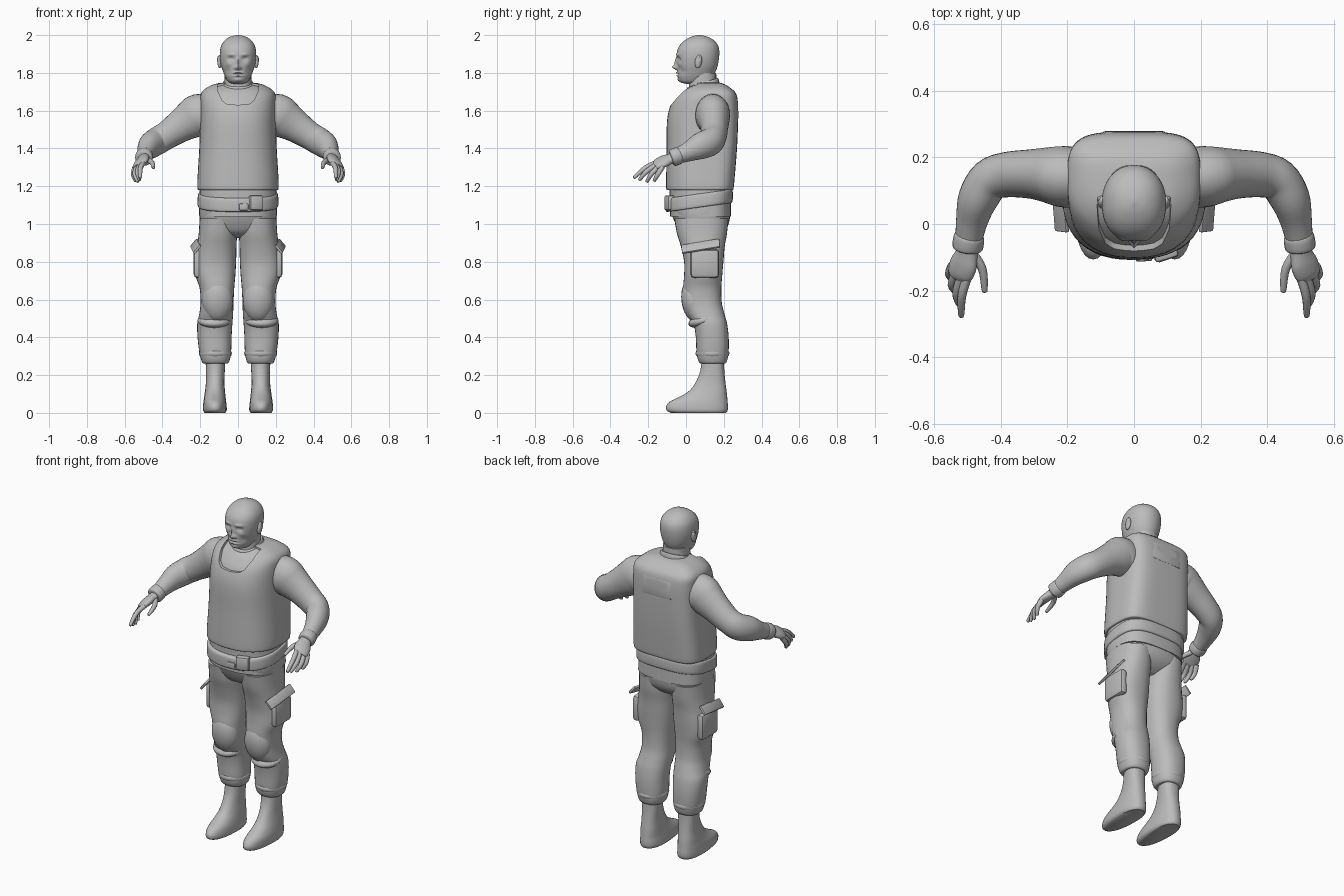
import bpy, bmesh, math
from mathutils import Vector, Matrix

grey = bpy.data.materials.new("clay_grey")
grey.diffuse_color = (0.5, 0.5, 0.5, 1)


def make(name, bm, mirror=False, angle=50):
    bmesh.ops.recalc_face_normals(bm, faces=bm.faces)
    me = bpy.data.meshes.new(name)
    bm.to_mesh(me)
    bm.free()
    me.materials.append(grey)
    ob = bpy.data.objects.new(name, me)
    bpy.context.collection.objects.link(ob)
    bpy.context.view_layer.objects.active = ob
    ob.select_set(True)
    bpy.ops.object.shade_smooth_by_angle(angle=math.radians(angle))
    ob.select_set(False)
    if mirror:
        ob.modifiers.new("mirror", "MIRROR").use_mirror_merge = False
    return ob


def smooth_rows(rows, k):
    """Catmull-Rom interpolation between rows of numbers."""
    out = []
    for i in range(len(rows) - 1):
        a, b, c, d = rows[max(i - 1, 0)], rows[i], rows[i + 1], rows[min(i + 2, len(rows) - 1)]
        for j in range(k):
            t = j / k
            out.append([0.5 * (2 * q + (r - p) * t + (2 * p - 5 * q + 4 * r - s) * t * t
                        + (3 * q - p - 3 * r + s) * t ** 3) for p, q, r, s in zip(a, b, c, d)])
    return out + [list(rows[-1])]


def skin(bm, rings):
    """Join rings of points into a closed skin."""
    vs = [[bm.verts.new(p) for p in r] for r in rings]
    n = len(vs[0])
    for a, b in zip(vs, vs[1:]):
        for i in range(n):
            bm.faces.new((a[i], a[(i + 1) % n], b[(i + 1) % n], b[i]))
    bm.faces.new(vs[0][::-1])
    bm.faces.new(vs[-1])


def power(c, n):
    return math.copysign(abs(c) ** (2 / n), c)


def stack(name, rows, nf=2.3, nb=2.3, split=0.5, segs=32, k=4, mirror=False, tilt=0, warp=None):
    """Upright loft; rows are (z, x0, x1, y0, y1), nf and nb square off front and back."""
    rings = []
    for z, x0, x1, y0, y1 in smooth_rows(rows, k):
        cy, ring = y0 + (y1 - y0) * split, []
        for i in range(segs):
            c, s = math.cos(2 * math.pi * i / segs), math.sin(2 * math.pi * i / segs)
            n = nb if s > 0 else nf
            y = cy + power(s, n) * ((y1 - cy) if s > 0 else (cy - y0))
            p = Vector(((x0 + x1) / 2 + power(c, n) * (x1 - x0) / 2, y, z + tilt * y))
            ring.append(warp(p) if warp else p)
        rings.append(ring)
    bm = bmesh.new()
    skin(bm, rings)
    return make(name, bm, mirror)


def limb(name, rows, side=(0, 0, 1), segs=20, k=4):
    """Mirrored loft along a path; rows are (x, y, z, radius along side, radius across)."""
    rows = smooth_rows(rows, k)
    pts = [Vector(r[:3]) for r in rows]
    rings = []
    for i, r in enumerate(rows):
        t = (pts[min(i + 1, len(pts) - 1)] - pts[max(i - 1, 0)]).normalized()
        v = Vector(side)
        v = (v - t * v.dot(t)).normalized()
        w = t.cross(v)
        rings.append([pts[i] + v * r[3] * math.cos(a) + w * r[4] * math.sin(a)
                      for a in (2 * math.pi * j / segs for j in range(segs))])
    bm = bmesh.new()
    skin(bm, rings)
    return make(name, bm, True)


def block(name, loc, size, rot=(0, 0, 0), bevel=0.01, mirror=False):
    bm = bmesh.new()
    bmesh.ops.create_cube(bm, size=1)
    bmesh.ops.scale(bm, vec=size, verts=bm.verts)
    bmesh.ops.bevel(bm, geom=bm.edges[:], offset=bevel, segments=2, affect="EDGES", profile=0.5)
    for ax, a in zip("XYZ", rot):
        bmesh.ops.rotate(bm, matrix=Matrix.Rotation(math.radians(a), 3, ax), verts=bm.verts)
    bmesh.ops.translate(bm, vec=loc, verts=bm.verts)
    return make(name, bm, mirror, 35)


def ball(name, loc, size, rot=0, mirror=False):
    bm = bmesh.new()
    bmesh.ops.create_uvsphere(bm, u_segments=20, v_segments=12, radius=1)
    bmesh.ops.scale(bm, vec=size, verts=bm.verts)
    bmesh.ops.rotate(bm, matrix=Matrix.Rotation(math.radians(rot), 3, "X"), verts=bm.verts)
    bmesh.ops.translate(bm, vec=loc, verts=bm.verts)
    return make(name, bm, mirror)


def sym(rows):
    return [(z, -x, x, y0, y1) for z, x, y0, y1 in rows]


# Head: (x, z, spread x, spread z, push forward) shapes the face
FACE = [(0.036, 1.874, .015, .010, -.014), (0.036, 1.897, .022, .008, .007), (0, 1.858, .008, .02, .012),
        (0, 1.830, .011, .013, .026), (.014, 1.826, .008, .008, .008), (0, 1.801, .024, .005, .008),
        (0, 1.794, .028, .003, -.007), (0, 1.785, .022, .005, .007), (0, 1.762, .022, .010, .007),
        (0.036, 1.873, .009, .006, .006), (.05, 1.845, .014, .012, .004), (.055, 1.81, .016, .02, -.006)]


def face(p):
    if p.y < 0.04:
        p.y -= sum(d * math.exp(-((abs(p.x) - x) / sx) ** 2 - ((p.z - z) / sz) ** 2)
                   for x, z, sx, sz, d in FACE)
    return p


stack("head", sym([(1.742, .025, .0, .06), (1.752, .05, -.03, .10), (1.78, .068, -.043, .14),
                   (1.81, .08, -.045, .158), (1.84, .09, -.046, .168), (1.88, .096, -.049, .175),
                   (1.92, .095, -.046, .176), (1.95, .086, -.030, .167), (1.975, .067, -.003, .145),
                   (1.992, .040, .03, .112), (2.0, .008, .06, .08)]),
      2.3, 2.1, .5, 96, 8, warp=face)
ball("ear", (.097, .066, 1.86), (.012, .019, .036), -10, True)
ball("ear_lobe", (.102, .074, 1.868), (.009, .009, .022), -10, True)

# Neck and shirt collar, higher at the back
stack("neck", sym([(1.64, .085, -.005, .165), (1.70, .073, .012, .162), (1.80, .07, .02, .160)]))
stack("collar", sym([(1.655, .10, -.012, .18), (1.685, .09, .0, .178), (1.712, .083, .004, .174),
                     (1.722, .078, .009, .169)]), tilt=.3)

# Vest with a scooped neckline, over a shirt
VEST = [(1.18, .209, -.10, .246), (1.19, .215, -.105, .252), (1.25, .214, -.105, .258),
        (1.40, .205, -.102, .27), (1.55, .20, -.100, .276), (1.64, .20, -.077, .275),
        (1.69, .196, -.042, .265), (1.72, .168, -.010, .236), (1.742, .12, .03, .20), (1.75, .06, .06, .16)]
stack("shirt", sym([(z - .006, x - .014, a + .014, b - .014) for z, x, a, b in VEST[3:]]), 2.4, 4, .55, 48)
vest = stack("vest", sym(VEST), 2.4, 4, .55, 64)
bm = bmesh.new()
outline = [(-.12, 1.80), (-.105, 1.70), (-.085, 1.655), (-.06, 1.636), (0, 1.63),
           (.06, 1.636), (.085, 1.655), (.105, 1.70), (.12, 1.80)]
skin(bm, [[(x, y, z) for x, z in outline] for y in (-.3, .06)])
cutter = make("neckline_cutter", bm)
cutter.hide_render = True
cut = vest.modifiers.new("neckline", "BOOLEAN")
cut.operation, cut.object, cut.solver = "DIFFERENCE", cutter, "EXACT"
bpy.context.view_layer.objects.active = vest
bpy.ops.object.modifier_apply(modifier="neckline")
bpy.data.objects.remove(cutter)
bpy.ops.object.select_all(action="DESELECT")
vest.select_set(True)
bpy.ops.object.shade_smooth_by_angle(angle=math.radians(50))
vest.select_set(False)
block("back_panel", (0, .266, 1.61), (.19, .02, .11), (3, 0, 0), .008)
block("drag_handle", (-.01, .25, 1.69), (.18, .022, .02), (20, 0, 0), .008)

# Belt and buckle pouch
stack("waist", sym([(1.04, .205, -.085, .238), (1.20, .203, -.088, .238)]), 2.4, 3, .55)
stack("belt", sym([(1.078, .206, -.100, .238), (1.088, .214, -.107, .247), (1.14, .212, -.107, .247),
                   (1.15, .203, -.098, .238)]), 2.4, 3, .55, 48, tilt=.14)
block("belt_pouch", (.095, -.088, 1.112), (.075, .04, .08), (0, 0, 18), .012)
block("buckle", (.03, -.104, 1.09), (.05, .016, .035), (0, 0, 4), .006)

# Trousers
stack("hips", sym([(.925, .06, .04, .15), (.95, .13, -.02, .19), (.99, .19, -.05, .222),
                   (1.05, .206, -.075, .235), (1.12, .204, -.088, .238)]), 2.5, 2.6)
stack("trouser_leg", [(1.03, .012, .203, -.062, .225), (.95, .006, .208, -.048, .217),
                      (.88, .008, .217, -.027, .205), (.80, .010, .228, -.010, .198),
                      (.73, .014, .226, -.010, .192), (.66, .020, .203, -.015, .187),
                      (.58, .024, .198, -.010, .190), (.52, .026, .206, .010, .205),
                      (.47, .030, .216, .040, .218), (.40, .034, .214, .052, .226),
                      (.33, .036, .206, .055, .226), (.285, .042, .196, .062, .220),
                      (.262, .054, .184, .076, .208), (.264, .08, .16, .10, .18)], mirror=True)
ball("knee_pad", (.108, .038, .595), (.082, .062, .115), 8, True)
ball("shin_fold", (.125, .095, .49), (.09, .085, .035), 15, True)
ball("cuff_fold", (.12, .14, .315), (.088, .09, .04), 0, True)
block("cargo_pocket", (.212, .10, .79), (.045, .15, .15), (0, 0, 0), .018, True)
block("pocket_flap", (.224, .078, .882), (.014, .205, .055), (12, -38, -12), .004, True)

# Boots
stack("boot", [(.0, .068, .176, -.080, .212), (.012, .060, .184, -.102, .22), (.035, .060, .185, -.105, .222),
               (.06, .063, .183, -.085, .220), (.085, .066, .179, -.035, .218), (.115, .069, .175, .015, .215),
               (.16, .072, .170, .050, .209), (.22, .070, .170, .075, .203), (.30, .068, .172, .085, .20)],
      2.2, 2.3, .62, mirror=True)

# Sleeves
limb("sleeve", [(.15, .14, 1.575, .105, .088), (.21, .142, 1.575, .113, .092), (.255, .147, 1.55, .102, .084),
                (.31, .15, 1.515, .086, .074), (.38, .148, 1.468, .074, .068), (.432, .132, 1.437, .074, .064),
                (.468, .075, 1.412, .070, .060), (.486, .01, 1.382, .052, .048), (.496, -.05, 1.358, .040, .040)],
     segs=28)
limb("sleeve_cuff", [(.493, -.030, 1.366, .040, .040), (.495, -.040, 1.362, .046, .046),
                     (.499, -.070, 1.350, .045, .046), (.500, -.078, 1.347, .036, .036)])

# Hands
across = (.75, 0, -.5)
limb("palm", [(.498, -.06, 1.355, .030, .024), (.502, -.09, 1.343, .036, .024), (.511, -.12, 1.331, .045, .023),
              (.521, -.15, 1.316, .042, .019), (.524, -.165, 1.308, .032, .012)], across)
FINGERS = {"index_finger": [(.497, -.15, 1.328), (.516, -.215, 1.297), (.518, -.272, 1.248)],
           "middle_finger": [(.515, -.15, 1.318), (.532, -.208, 1.278), (.522, -.245, 1.236)],
           "ring_finger": [(.532, -.14, 1.308), (.546, -.182, 1.266), (.531, -.206, 1.226)],
           "little_finger": [(.545, -.125, 1.302), (.554, -.150, 1.262), (.542, -.168, 1.230)],
           "thumb": [(.485, -.085, 1.343), (.455, -.135, 1.325), (.448, -.198, 1.300)]}
for name, (a, b, c) in FINGERS.items():
    tip = tuple(q + (q - p) * .08 for p, q in zip(b, c))
    limb(name, [(*a, .014, .014), (*b, .013, .013), (*c, .009, .009), (*tip, .003, .003)], across, 12, 4)
